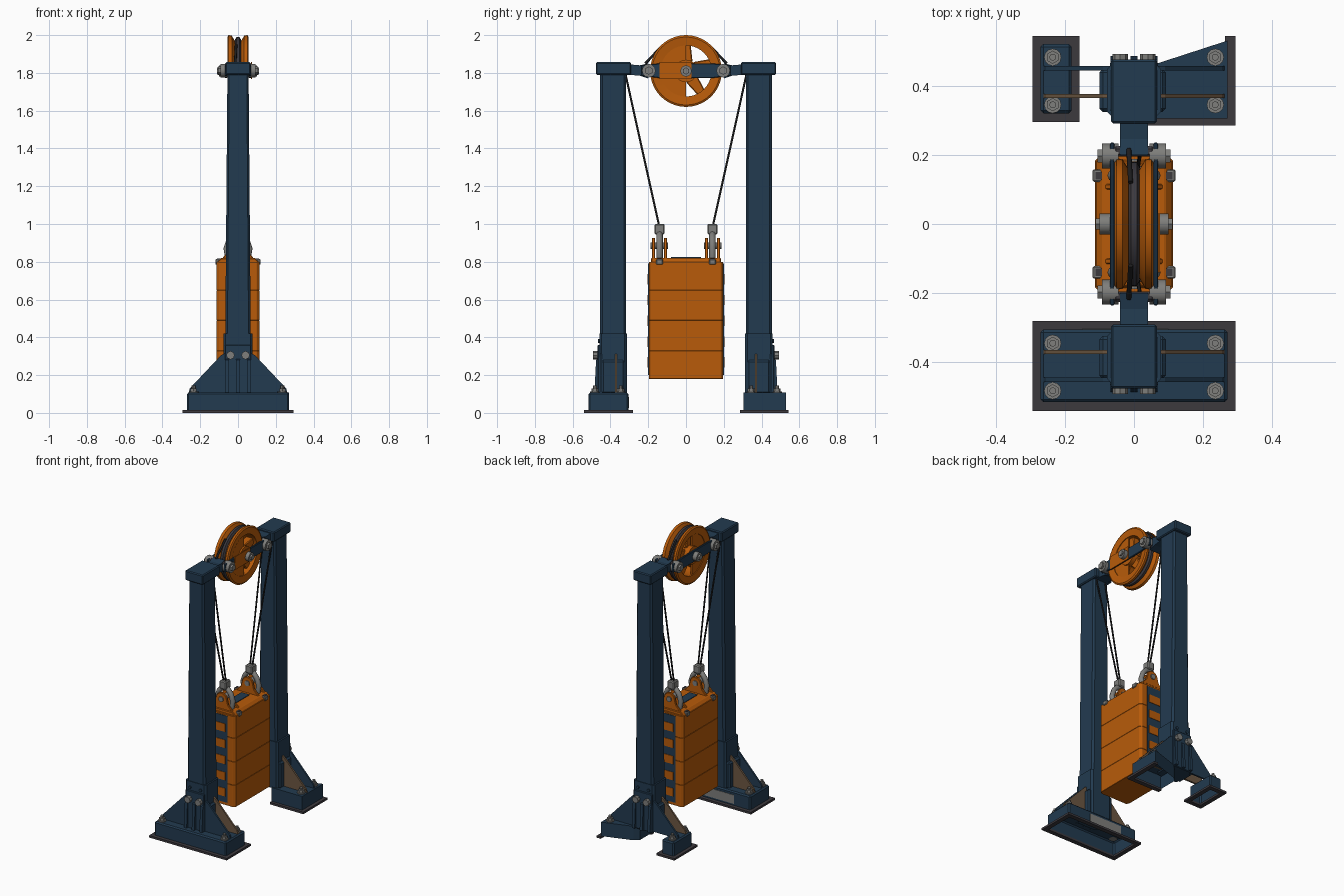
import bpy, bmesh, math
from mathutils import Vector, Matrix

if "Cube" in bpy.data.objects:
    bpy.data.objects.remove(bpy.data.objects["Cube"])

def mat(name, c):
    m = bpy.data.materials.new(name)
    m.diffuse_color = (*c, 1)
    m.use_nodes = True
    m.node_tree.nodes["Principled BSDF"].inputs["Base Color"].default_value = m.diffuse_color
    return m

BLUE = mat("navy_paint", (0.016, 0.043, 0.080))
ORANGE = mat("orange_paint", (0.48, 0.105, 0.003))
STEEL = mat("grey_steel", (0.21, 0.21, 0.20))
DARK = mat("dark_flange", (0.045, 0.041, 0.048))
ROPE = mat("black_cable", (0.012, 0.012, 0.013))
BROWN = mat("rust_brown", (0.15, 0.095, 0.055))

def finish(name, bm, m, bevel=0, smooth=False):
    bmesh.ops.recalc_face_normals(bm, faces=bm.faces)
    me = bpy.data.meshes.new(name)
    bm.to_mesh(me)
    bm.free()
    me.materials.append(m)
    ob = bpy.data.objects.new(name, me)
    bpy.context.collection.objects.link(ob)
    if bevel:
        b = ob.modifiers.new("bevel", 'BEVEL')
        b.width, b.segments, b.limit_method = bevel, 1, 'ANGLE'
    if smooth:
        bpy.context.view_layer.objects.active = ob
        ob.select_set(True)
        bpy.ops.object.shade_smooth_by_angle(angle=math.radians(35))
        ob.select_set(False)
    return ob

def prism(name, pts, axis, a, b, m, bevel=0, top=1.0, hollow=False):
    """Extrude 2D points along an axis from a to b; the other two axes keep x, y, z order."""
    bm = bmesh.new()
    def put(u, v, w):
        return {'x': (w, u, v), 'y': (u, w, v), 'z': (u, v, w)}[axis]
    lo = [bm.verts.new(put(u, v, a)) for u, v in pts]
    hi = [bm.verts.new(put(u * top, v, b)) for u, v in pts]
    n = len(pts)
    if not hollow:
        bm.faces.new(lo)
    bm.faces.new(hi)
    for i in range(n):
        bm.faces.new((lo[i], lo[(i + 1) % n], hi[(i + 1) % n], hi[i]))
    return finish(name, bm, m, bevel)

def box(name, x, y, z, m, bevel=0, hollow=False):
    y = sorted(y)
    return prism(name, [(x[0], y[0]), (x[1], y[0]), (x[1], y[1]), (x[0], y[1])], 'z', z[0], z[1], m, bevel, 1, hollow)

def frame(name, x, y, w):
    """Flat open flange made of four strips."""
    for xs in ((x[0], x[0] + w), (x[1] - w, x[1])):
        box(name, xs, y, (0, .014), DARK)
    for ys in ((y[0], y[0] + w), (y[1] - w, y[1])):
        box(name, (x[0] + w, x[1] - w), ys, (0, .014), DARK)

def rod(name, p, q, r, m, n=12):
    p, q = Vector(p), Vector(q)
    bm = bmesh.new()
    mx = Matrix.Translation((p + q) / 2) @ (q - p).to_track_quat('Z', 'Y').to_matrix().to_4x4()
    bmesh.ops.create_cone(bm, cap_ends=True, segments=n, radius1=r, radius2=r, depth=(q - p).length, matrix=mx)
    return finish(name, bm, m, 0, n > 8)

def lathe_x(name, prof, m, c, n=40):
    """Closed (x, radius) profile spun round the x axis."""
    bm = bmesh.new()
    rings = []
    for i in range(n):
        t = 2 * math.pi * i / n
        rings.append([bm.verts.new((x + c[0], c[1] + r * math.cos(t), c[2] + r * math.sin(t))) for x, r in prof])
    k = len(prof)
    for i in range(n):
        A, B = rings[i], rings[(i + 1) % n]
        for j in range(k):
            bm.faces.new((A[j], A[(j + 1) % k], B[(j + 1) % k], B[j]))
    return finish(name, bm, m, 0, True)

def tube(name, pts, r, m):
    cu = bpy.data.curves.new(name, 'CURVE')
    cu.dimensions = '3D'
    cu.bevel_depth, cu.bevel_resolution, cu.use_fill_caps = r, 2, True
    sp = cu.splines.new('POLY')
    sp.points.add(len(pts) - 1)
    for p, co in zip(sp.points, pts):
        p.co = (*co, 1)
    cu.materials.append(m)
    ob = bpy.data.objects.new(name, cu)
    bpy.context.collection.objects.link(ob)

def octagon(x, y, c):
    return [(-x + c, -y), (x - c, -y), (x, -y + c), (x, y - c), (x - c, y), (-x + c, y), (-x, y - c), (-x, -y + c)]

# --- hollow feet: full front foot, back foot split in two pieces
frame("front_flange", (-.293, .293), (-.54, -.28), .03)
box("front_foot", (-.27, .27), (-.515, -.305), (.012, .107), BLUE, .008, True)
box("front_foot_inner_plate", (-.15, .1), (-.305, -.302), (.025, .085), STEEL)
frame("back_flange_left", (-.293, -.157), (.295, .543), .03)
box("back_foot_left", (-.27, -.18), (.32, .52), (.012, .107), BLUE, .008, True)
box("back_flange_right_side", (.263, .293), (.285, .543), (0, .014), DARK)
box("back_flange_right_front", (.04, .263), (.285, .315), (0, .014), DARK)
prism("back_foot_right", [(.04, .305), (.27, .305), (.27, .53), (.07, .465), (.04, .44)], 'z', .012, .107, BLUE, 0, 1, True)

for s, side in ((-1, "front"), (1, "back")):
    yc = s * .386
    # column, collar and cap
    pts = [(x, y + yc) for x, y in octagon(.07, .069, .012)]
    prism(side + "_column", pts, 'z', .1, 1.8, BLUE, 0, .8)
    pts = [(x, y + yc) for x, y in octagon(.078, .073, .012)]
    prism(side + "_collar", pts, 'z', .1, .42, BLUE)
    box(side + "_column_cap", (-.067, .067), (yc - .095 * s, s * .476), (1.79, 1.857), BLUE, .006)
    box(side + "_lower_block", (-.1, .092), (yc - .062, yc + .062), (.1, .28), BLUE, .01)
    # paired gussets, the inner plate unpainted
    for g in (-1, 1):
        shape = [(g * .06, .105), (g * .262, .105), (g * .255, .13), (g * .09, .305), (g * .06, .32)]
        for k, m in ((.064, BLUE), (-.016, BROWN)):
            y = yc + s * k
            prism(side + "_gusset", shape, 'y', y - .006, y + .006, m)
        # anchor bolts
        for y in (s * .345, s * .482):
            rod("anchor_washer", (g * .235, y, .105), (g * .235, y, .114), .025, STEEL)
            rod("anchor_nut", (g * .235, y, .114), (g * .235, y, .13), .019, STEEL, 6)
            rod("anchor_stud", (g * .235, y, .13), (g * .235, y, .145), .01, STEEL, 8)
        # bracket bolts on the outer face
        rod("bracket_bolt", (g * .04, s * .455, .305), (g * .04, s * .492, .305), .022, STEEL, 8)
        rod("collar_screw", (g * .04, s * .455, .38), (g * .04, s * .466, .38), .01, BLUE, 8)
    # outer bracket with ribs
    box(side + "_bracket_plate", (-.07, .07), (s * .45, s * .468), (.1, .36), BLUE, .004)
    for x in (-.058, 0, .058):
        prism(side + "_bracket_rib", [(s * .46, .105), (s * .485, .105), (s * .476, .28), (s * .46, .29)],
              'x', x - .01, x + .01, BLUE)

    # arm from the cap to the wheel, yoke and clamp bolt
    prism(side + "_arm", [(s * .3, 1.845), (s * .3, 1.79), (s * .245, 1.785), (s * .2, 1.77), (s * .2, 1.85), (s * .245, 1.84)],
          'x', -.04, .04, BLUE)
    box(side + "_yoke", (-.06, .06), (s * .195, s * .225), (1.78, 1.845), DARK, .008)
    for g in (-1, 1):
        rod("yoke_bolt_boss", (g * .045, s * .197, 1.812), (g * .092, s * .197, 1.812), .036, STEEL, 12)
        rod("yoke_bolt_head", (g * .09, s * .197, 1.812), (g * .105, s * .197, 1.812), .022, STEEL, 6)

    # hanging cables
    for g in (-1, 1):
        tube(side + "_cable", [(g * .035, s * .322, 1.8), (g * .008, s * .14, .98)], .0055, ROPE)
    # cable run over the wheel
    tube(side + "_wheel_cable", [(-.015, s * .215, 1.85), (-.01, s * .12, 1.95)], .007, ROPE)

    # lifting lugs, shackle and socket on the weight
    ear = [(-.1, .80), (.1, .80), (.05, .855)]
    ear += [(.042 * math.cos(a * math.pi / 8), .885 + .042 * math.sin(a * math.pi / 8)) for a in range(9)] + [(-.05, .855)]
    for y in (.172, .108):
        prism(side + "_lug", ear, 'y', s * y - .008, s * y + .008, ORANGE, .003)
    rod(side + "_lug_pin", (0, s * .095, .885), (0, s * .188, .885), .018, STEEL)
    tube(side + "_shackle", [(-.05, s * .14, .815), (-.06, s * .14, .87), (-.045, s * .14, .915), (-.02, s * .14, .945),
                            (.02, s * .14, .945), (.045, s * .14, .915), (.06, s * .14, .87), (.05, s * .14, .815)], .017, STEEL)
    box(side + "_cable_socket", (-.025, .025), (s * .113, s * .167), (.945, 1.0), STEEL, .006)
    for g in (-1, 1):
        box("weight_top_clip", (g * .1 - .02, g * .1 + .02), (s * .14 - .018, s * .14 + .018), (.785, .814), STEEL, .004)
        box("weight_clip_slot", (g * .1 - .012, g * .1 + .012), (s * .14 - .011, s * .14 + .011), (.81, .817), DARK)

    # guide strip with teeth on the end of the weight
    box(side + "_guide_strip", (-.06, .06), (s * .19, s * .2), (.2, .79), BLUE)
    for i in range(5):
        z = .24 + i * .11
        box(side + "_guide_tooth", (-.045, .045), (s * .19, s * .203), (z, z + .055), ORANGE)

# --- counterweight: four stacked slabs and a chamfered lid
cuts = (.18, .33, .49, .65, .80)
for a, b in zip(cuts, cuts[1:]):
    prism("weight_slab", octagon(.113, .197, .014), 'z', a, b, ORANGE, .0015)
prism("weight_lid", [(-.113, .795), (.113, .795), (.09, .82), (-.09, .82)], 'y', -.185, .185, ORANGE, .004)
box("weight_lid_inset", (-.03, .03), (-.08, .08), (.815, .824), BLUE)

# --- spoked wheel, half of it closed by webs
C = (0, 0, 1.81)
lathe_x("wheel_rim", [(-.05, .135), (-.056, .18), (-.05, .19), (-.033, .187), (-.014, .155),
                      (.014, .155), (.033, .187), (.05, .19), (.056, .18), (.05, .135)], ORANGE, C)
rod("wheel_hub", (-.055, 0, 1.81), (.055, 0, 1.81), .06, ORANGE, 24)
for i in range(5):
    o = prism("wheel_spoke", [(.05, -.034), (.145, -.022), (.145, .022), (.05, .034)], 'x', -.025, .025, ORANGE, .005)
    o.location = C
    o.rotation_euler.x = 2 * math.pi * i / 5 + .3
half = [(.145 * math.cos(math.pi * (.5 + a / 12)), 1.81 + .145 * math.sin(math.pi * (.5 + a / 12))) for a in range(13)]
for x in (-.045, .035):
    prism("wheel_web", half, 'x', x, x + .01, ORANGE)
lathe_x("wheel_cable", [(.016 * math.cos(a * math.pi / 3), .166 + .016 * math.sin(a * math.pi / 3)) for a in range(6)], DARK, C)

# --- side bars holding the axle
bar = [(-.235, 1.785), (-.14, 1.773), (.14, 1.773), (.235, 1.785), (.235, 1.84), (.14, 1.85), (-.14, 1.85), (-.235, 1.84)]
for g in (-1, 1):
    prism("side_bar", bar, 'x', g * .057, g * .07, BLUE, .003)
    rod("axle_boss", (g * .05, 0, 1.81), (g * .1, 0, 1.81), .03, STEEL, 12)
    rod("axle_nut", (g * .1, 0, 1.81), (g * .112, 0, 1.81), .018, STEEL, 6)
box("side_bar_orange_plate", (.069, .075), (-.14, .03), (1.768, 1.858), ORANGE)
